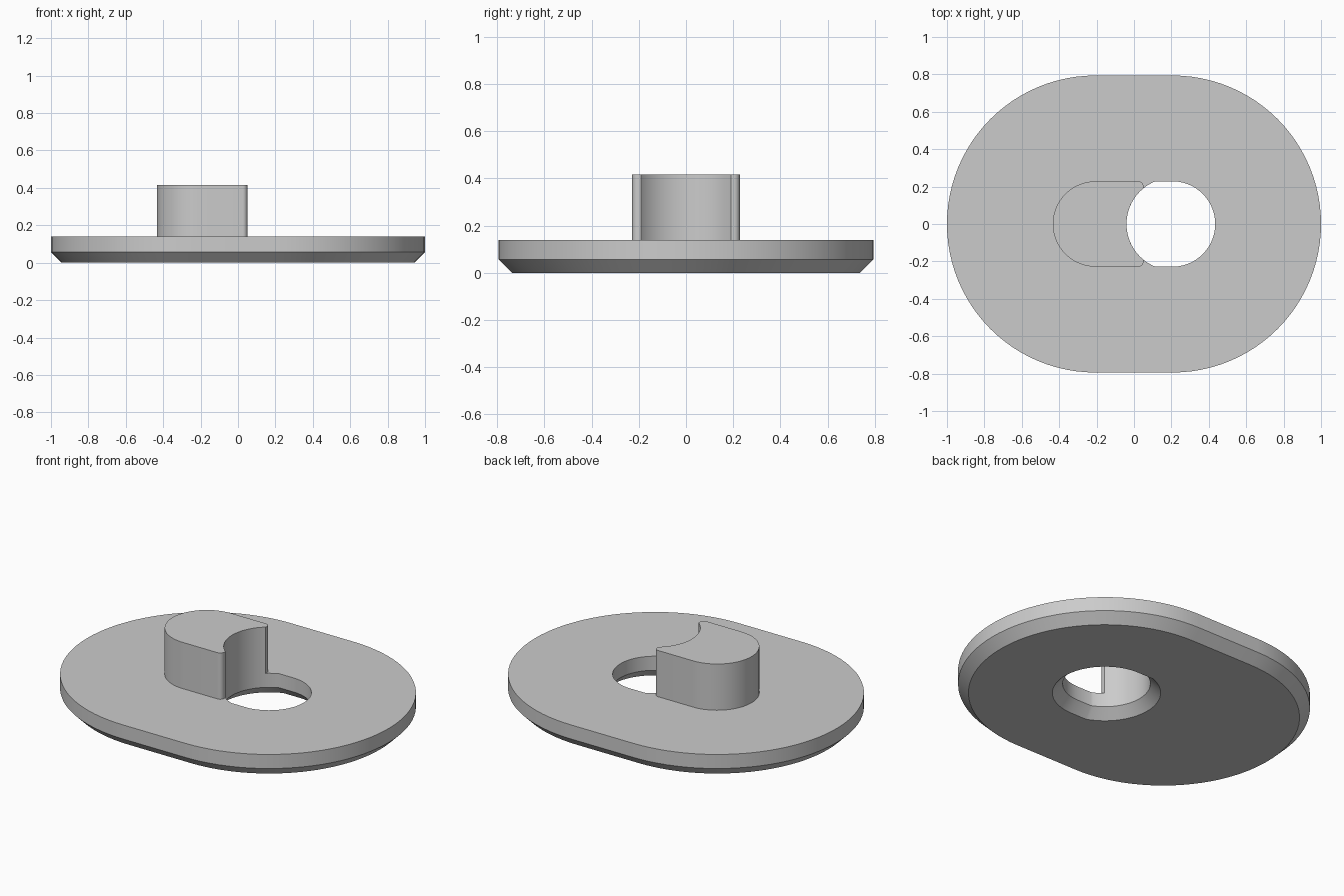
import bpy
import bmesh
from math import asin, acos, cos, sin, radians, degrees

cube = bpy.data.objects.get("Cube")
if cube:
    bpy.data.objects.remove(cube)

grey = bpy.data.materials.new("plain grey")
grey.use_nodes = True
colour = (0.6, 0.6, 0.6, 1)
grey.diffuse_color = colour
grey.node_tree.nodes["Principled BSDF"].inputs["Base Color"].default_value = colour

OFFSET = 0.206      # centre distance of the round ends
BORE = 0.228        # half width of post and hole
BITE = 0.246        # larger radius on the inner side of the hole
PLATE_TOP = 0.14
POST_TOP = 0.416
CHAMFER = 0.056


def arc(cx, cy, r, start, end, steps=48):
    angles = [radians(start + (end - start) * i / steps) for i in range(steps + 1)]
    return [(cx + r * cos(a), cy + r * sin(a)) for a in angles]


def plate_outline(grow):
    r = 0.794 + grow
    return arc(OFFSET, 0, r, -90, 90) + arc(-OFFSET, 0, r, 90, 270)


def hole_outline(grow):
    # Right side is a half circle; left side is a wider arc cut off by the flats
    r, wide = BORE + grow, BITE + grow
    cut = 180 - degrees(asin(r / wide))
    return arc(OFFSET, 0, r, -90, 90) + arc(OFFSET, 0, wide, cut, 360 - cut)


def add_ring(bm, outline, z):
    return [bm.verts.new((x, y, z)) for x, y in outline]


def join_rings(bm, a, b):
    n = len(a)
    for i in range(n):
        j = (i + 1) % n
        bm.faces.new((a[i], a[j], b[j], b[i]))


def finish(bm, name):
    bmesh.ops.recalc_face_normals(bm, faces=bm.faces)
    mesh = bpy.data.meshes.new(name)
    bm.to_mesh(mesh)
    bm.free()
    mesh.materials.append(grey)
    obj = bpy.data.objects.new(name, mesh)
    bpy.context.collection.objects.link(obj)
    bpy.ops.object.select_all(action="DESELECT")
    obj.select_set(True)
    bpy.context.view_layer.objects.active = obj
    bpy.ops.object.shade_smooth_by_angle(angle=radians(30))


# Base plate: closed loft over the outside, the top, the hole and the underside
bm = bmesh.new()
rings = [
    add_ring(bm, plate_outline(-CHAMFER), 0),
    add_ring(bm, plate_outline(0), CHAMFER),
    add_ring(bm, plate_outline(0), PLATE_TOP),
    add_ring(bm, hole_outline(0), PLATE_TOP),
    add_ring(bm, hole_outline(0), CHAMFER),
    add_ring(bm, hole_outline(CHAMFER), 0),
]
for k, ring in enumerate(rings):
    join_rings(bm, ring, rings[(k + 1) % len(rings)])
finish(bm, "base_plate")

# Post: round back, rounded tips and a concave side that follows the hole
edge, tip = 0.05, 0.025
bite = degrees(acos((edge - OFFSET) / BITE))
outline = (arc(-OFFSET, 0, BORE, 90, 270)
           + arc(edge - tip, tip - BORE, tip, 270, 360, 8)
           + arc(OFFSET, 0, BITE, 360 - bite, bite)
           + arc(edge - tip, BORE - tip, tip, 0, 90, 8))
bm = bmesh.new()
low = add_ring(bm, outline, PLATE_TOP)
high = add_ring(bm, outline, POST_TOP)
join_rings(bm, low, high)
bm.faces.new(high)
finish(bm, "locating_post")
